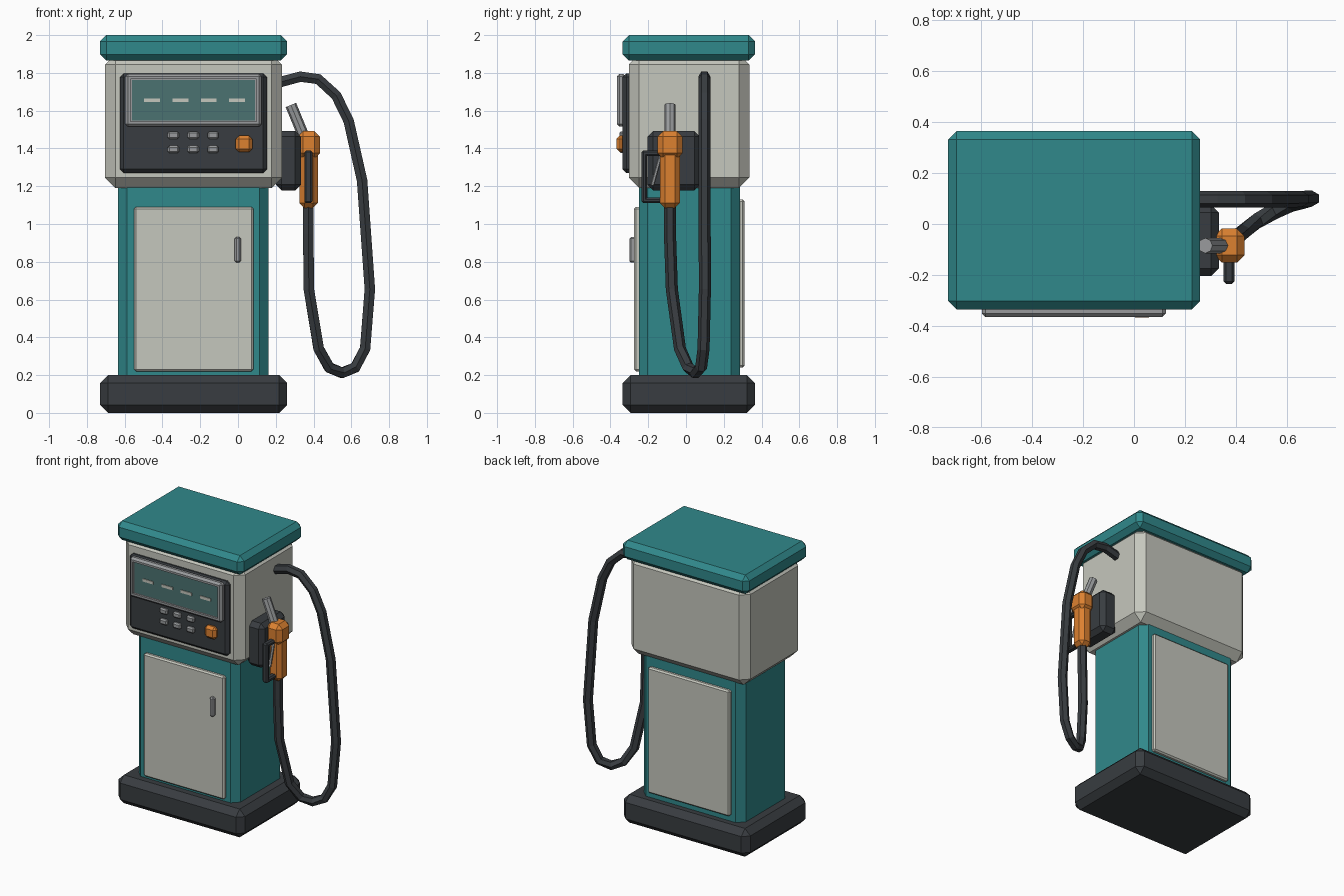
import bpy, bmesh, math
from mathutils import Vector

if "Cube" in bpy.data.objects:
    bpy.data.objects.remove(bpy.data.objects["Cube"])


def material(name, rgb):
    m = bpy.data.materials.new(name)
    m.diffuse_color = (*rgb, 1)
    m.use_nodes = True
    m.node_tree.nodes["Principled BSDF"].inputs["Base Color"].default_value = m.diffuse_color
    return m


TEAL = material("teal", (0.03, 0.25, 0.26))
CREAM = material("cream", (0.56, 0.57, 0.51))
DARK = material("dark", (0.04, 0.046, 0.052))
ORANGE = material("orange", (0.72, 0.22, 0.03))
STEEL = material("steel", (0.32, 0.33, 0.34))
GLASS = material("glass", (0.07, 0.17, 0.165))


def finish(name, bm, mat):
    bmesh.ops.recalc_face_normals(bm, faces=bm.faces)
    me = bpy.data.meshes.new(name)
    bm.to_mesh(me)
    bm.free()
    me.materials.append(mat)
    ob = bpy.data.objects.new(name, me)
    bpy.context.collection.objects.link(ob)
    return ob


def box(name, xr, yr, zr, mat, bevel=0.0, recess=None):
    """Chamfered box from ranges; recess = (rim, depth) sinks the front face."""
    bm = bmesh.new()
    bmesh.ops.create_cube(bm, size=1)
    for v in bm.verts:
        v.co = [(a + b) / 2 + c * (b - a) for c, (a, b) in zip(v.co, (xr, yr, zr))]
    if bevel:
        bmesh.ops.bevel(bm, geom=bm.edges[:], offset=bevel, segments=1,
                        affect='EDGES', profile=0.5)
    if recess:
        bm.normal_update()
        front = min(bm.faces, key=lambda f: f.calc_center_median().y)
        bmesh.ops.inset_region(bm, faces=[front], thickness=recess[0])
        new = bmesh.ops.extrude_discrete_faces(bm, faces=[front])["faces"]
        bmesh.ops.translate(bm, vec=(0, recess[1], 0), verts=new[0].verts[:])
    return finish(name, bm, mat)


def tube(name, path, radius, sides, mat):
    """Low-poly tube along a path, one ring corner kept facing y."""
    pts = [Vector(p) for p in path]
    bm = bmesh.new()
    rings = []
    for i, p in enumerate(pts):
        t = Vector((0, 0, 0))
        if i:
            t += (p - pts[i - 1]).normalized()
        if i < len(pts) - 1:
            t += (pts[i + 1] - p).normalized()
        t.normalize()
        n = Vector((0, 1, 0))
        n = (n - t * n.dot(t)).normalized()
        b = t.cross(n)
        rings.append([bm.verts.new(p + radius * (n * math.cos(a) + b * math.sin(a)))
                      for a in (math.tau * k / sides for k in range(sides))])
    for r, s in zip(rings, rings[1:]):
        for k in range(sides):
            j = (k + 1) % sides
            bm.faces.new((r[k], r[j], s[j], s[k]))
    bm.faces.new(rings[0])
    bm.faces.new(rings[-1])
    return finish(name, bm, mat)


# cabinet
box("base", (-0.73, 0.26), (-0.335, 0.365), (0, 0.2), DARK, 0.042)
box("column", (-0.635, 0.162), (-0.25, 0.285), (0.14, 1.26), TEAL, 0.047)
box("head", (-0.703, 0.232), (-0.303, 0.335), (1.19, 1.9), CREAM, 0.055)
box("cap", (-0.73, 0.26), (-0.335, 0.365), (1.865, 2.0), TEAL, 0.033)

# service doors and handle
box("front_door", (-0.55, 0.082), (-0.275, -0.23), (0.22, 1.09), CREAM, 0.01)
box("back_door", (-0.555, 0.085), (0.26, 0.31), (0.24, 1.13), CREAM, 0.01)
box("door_handle", (-0.018, 0.016), (-0.3, -0.26), (0.795, 0.932), STEEL, 0.01)

# control panel with recessed display
box("control_panel", (-0.625, 0.153), (-0.335, -0.28), (1.27, 1.797), DARK, 0.02)
box("display_frame", (-0.597, 0.125), (-0.366, -0.32), (1.515, 1.795), STEEL, 0.014, (0.02, 0.014))
box("display_glass", (-0.562, 0.09), (-0.354, -0.34), (1.548, 1.762), GLASS)
for i in range(4):
    x = -0.455 + 0.15 * i
    box(f"display_dash_{i}", (x - 0.042, x + 0.042), (-0.359, -0.35), (1.645, 1.665), CREAM)

# keypad
for i in range(3):
    for j in range(2):
        x, z = -0.342 + 0.105 * i, 1.47 - 0.075 * j
        box(f"key_{i}_{j}", (x - 0.03, x + 0.03), (-0.353, -0.32), (z - 0.02, z + 0.02), STEEL, 0.009)
box("start_button", (-0.012, 0.076), (-0.368, -0.32), (1.38, 1.468), ORANGE, 0.018)

# nozzle holster
box("holster", (0.2, 0.333), (-0.205, 0.075), (1.178, 1.492), DARK, 0.03)

# nozzle
box("nozzle_head", (0.315, 0.434), (-0.152, -0.018), (1.345, 1.492), ORANGE, 0.03)
box("nozzle_grip", (0.325, 0.423), (-0.138, -0.032), (1.085, 1.4), ORANGE, 0.026)
tube("spout", [(0.36, -0.085, 1.435), (0.28, -0.085, 1.63)], 0.03, 8, STEEL)

# trigger and guard
box("guard_front", (0.352, 0.394), (-0.235, -0.206), (1.11, 1.39), DARK, 0.009)
box("guard_top", (0.352, 0.394), (-0.23, -0.12), (1.36, 1.39), DARK, 0.009)
box("guard_bottom", (0.352, 0.394), (-0.23, -0.12), (1.11, 1.14), DARK, 0.009)
tube("trigger", [(0.373, -0.135, 1.36), (0.373, -0.178, 1.205)], 0.01, 6, STEEL)

# hose
tube("hose", [
    (0.372, -0.085, 1.12), (0.372, -0.085, 0.95), (0.375, -0.075, 0.655),
    (0.427, -0.032, 0.34), (0.483, 0.012, 0.24), (0.55, 0.05, 0.212),
    (0.62, 0.08, 0.24), (0.673, 0.093, 0.34), (0.698, 0.1, 0.655),
    (0.657, 0.098, 1.23), (0.586, 0.097, 1.545), (0.52, 0.097, 1.68),
    (0.425, 0.097, 1.767), (0.33, 0.097, 1.78), (0.2, 0.097, 1.745),
], 0.032, 6, DARK)
